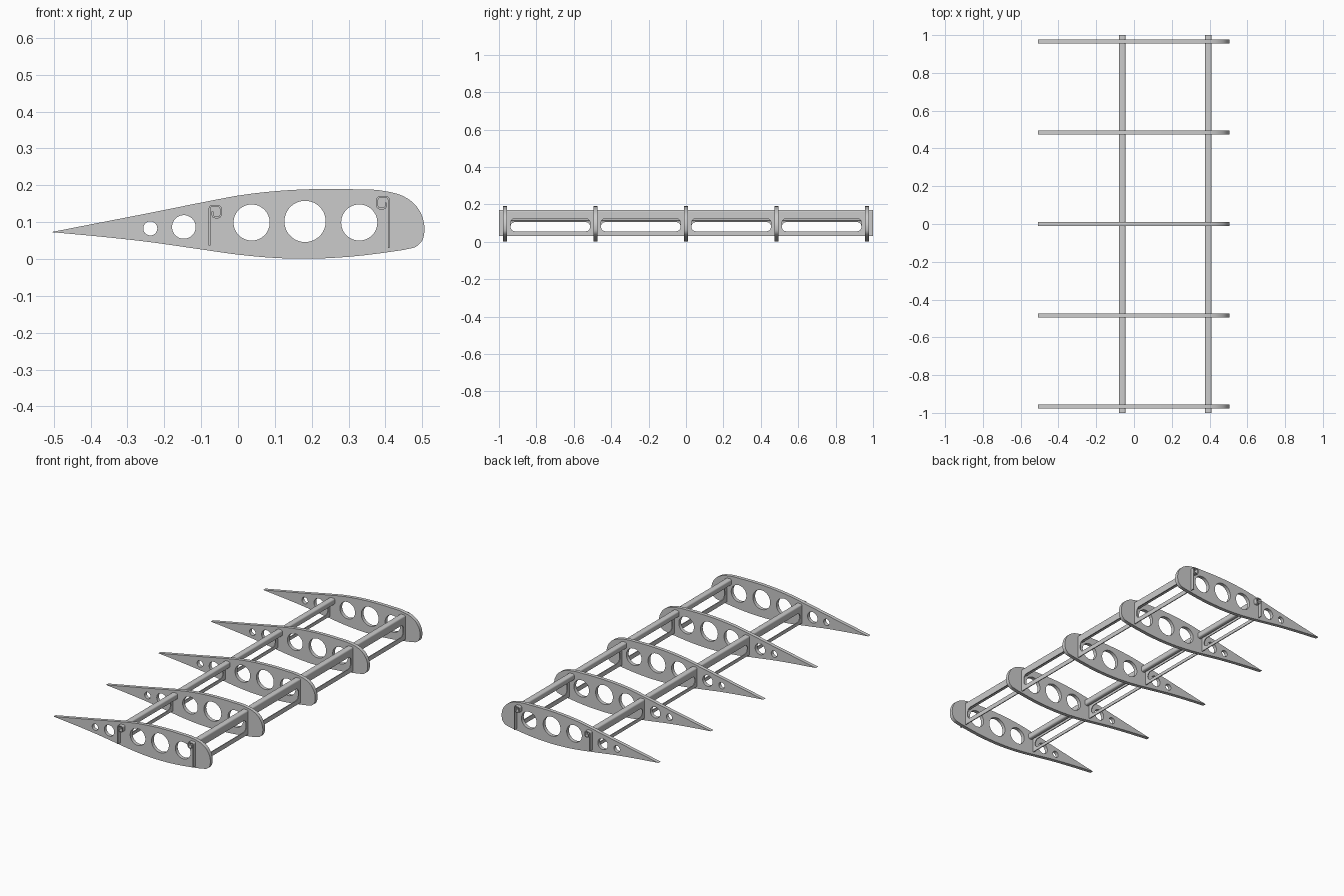
import bpy, math
from mathutils import Vector

if "Cube" in bpy.data.objects:
    bpy.data.objects.remove(bpy.data.objects["Cube"])

RIB_Y = [-0.967, -0.4835, 0.0, 0.4835, 0.967]
T = 0.005  # spar sheet thickness


def plate(name, outlines, half, loc, rot):
    """Filled flat outlines (first is outer, others are holes), extruded both ways."""
    cu = bpy.data.curves.new(name, 'CURVE')
    cu.dimensions = '2D'
    cu.fill_mode = 'BOTH'
    cu.extrude = half
    for pts in outlines:
        sp = cu.splines.new('POLY')
        sp.points.add(len(pts) - 1)
        for p, c in zip(sp.points, pts):
            p.co = (c[0], c[1], 0, 1)
        sp.use_cyclic_u = True
    ob = bpy.data.objects.new(name, cu)
    bpy.context.collection.objects.link(ob)
    ob.location, ob.rotation_euler = loc, rot
    bpy.ops.object.select_all(action='DESELECT')
    ob.select_set(True)
    bpy.context.view_layer.objects.active = ob
    bpy.ops.object.convert(target='MESH')
    ob = bpy.context.object
    bpy.ops.object.mode_set(mode='EDIT')
    bpy.ops.mesh.select_all(action='SELECT')
    bpy.ops.mesh.remove_doubles(threshold=0.00005)
    bpy.ops.mesh.normals_make_consistent(inside=False)
    bpy.ops.object.mode_set(mode='OBJECT')
    bpy.ops.object.shade_smooth_by_angle(angle=math.radians(30))
    return ob


def circle(x, z, r, n=48):
    return [(x + r * math.cos(2 * math.pi * i / n), z + r * math.sin(2 * math.pi * i / n)) for i in range(n)]


def smooth(pts, n=6):
    """Catmull-Rom curve through the points, with sharp ends."""
    p = [Vector(q) for q in pts]
    p = [p[0] * 2 - p[1]] + p + [p[-1] * 2 - p[-2]]
    out = []
    for i in range(1, len(p) - 2):
        a, b, c, d = p[i - 1:i + 3]
        # centripetal-like tangents allow for uneven spacing
        l0, l1, l2 = (b - a).length, (c - b).length, (d - c).length
        m1 = ((b - a) / l0 * l1 + (c - b) / l1 * l0) / (l0 + l1) * l1
        m2 = ((c - b) / l1 * l2 + (d - c) / l2 * l1) / (l1 + l2) * l1
        for k in range(n):
            t = k / n
            out.append(b * (2*t**3 - 3*t**2 + 1) + m1 * (t**3 - 2*t**2 + t)
                       + c * (3*t**2 - 2*t**3) + m2 * (t**3 - t**2))
    return out + [p[-2]]


def rounded(pts, r, n=6):
    """Open path with its inner corners rounded."""
    p = [Vector(q) for q in pts]
    out = [p[0]]
    for a, b, c in zip(p, p[1:], p[2:]):
        u, v = (a - b).normalized(), (c - b).normalized()
        centre = b + (u + v) * r
        for k in range(n + 1):
            t = math.pi / 2 * k / n
            out.append(centre - v * r * math.cos(t) - u * r * math.sin(t))
    return out + [p[-1]]


def ribbon(path, t):
    """Closed outline of a thin strip following the path."""
    left, right = [], []
    for i, p in enumerate(path):
        d = (path[min(i + 1, len(path) - 1)] - path[max(i - 1, 0)]).normalized()
        nrm = Vector((-d.y, d.x)) * t / 2
        left.append(p + nrm)
        right.append(p - nrm)
    return left + right[::-1]


def slot(x0, x1, z0, z1, r):
    pts = []
    for cx, cz, a in ((x1 - r, z1 - r, 0), (x0 + r, z1 - r, 90), (x0 + r, z0 + r, 180), (x1 - r, z0 + r, 270)):
        for k in range(9):
            t = math.radians(a + 90 * k / 8)
            pts.append((cx + r * math.cos(t), cz + r * math.sin(t)))
    return pts


# Ribs: aerofoil plates with lightening holes
foil = smooth([(-.507, .073), (-.376, .0985), (-.24, .125), (-.08, .157), (0, .172), (.10, .184),
               (.20, .1895), (.30, .1895), (.40, .184), (.445, .172), (.48, .148), (.50, .115),
               (.506, .08), (.499, .049), (.482, .033), (.46, .027), (.41, .019), (.30, .006),
               (.20, .001), (.10, .003), (0, .012), (-.10, .026), (-.24, .046), (-.376, .061),
               (-.507, .073)])[:-1]
holes = [circle(-.238, .083, .019), circle(-.147, .087, .032), circle(.037, .099, .049),
         circle(.182, .102, .056), circle(.329, .099, .049)]
UP = math.pi / 2
for i, y in enumerate(RIB_Y):
    plate(f"rib_{i + 1}", [foil] + holes, 0.0105, (0, y, 0), (UP, 0, 0))

# Spars: slotted web with a curled top flange
R = 0.008
for name, x, s, z0, top, w, h, sz in (("rear_spar", -.077, 1, .036, .144, .030, .031, (.055, .105)),
                                      ("front_spar", .409, -1, .030, .168, .031, .031, (.056, .124))):
    bays = [slot(a + .029, b - .029, sz[0], sz[1], .024) for a, b in zip(RIB_Y, RIB_Y[1:])]
    web = [(-1, z0), (1, z0), (1, top - R), (-1, top - R)]
    plate(name + "_web", [web] + bays, T / 2, (x, 0, 0), (UP, 0, UP))
    curl = rounded([(x, top - R - .001), (x, top), (x + s * w, top), (x + s * w, top - h),
                    (x + s * .008, top - h), (x + s * .008, top - h + .016)], R * .9)
    plate(name + "_flange", [ribbon(curl, T)], 1.0, (0, 0, 0), (UP, 0, 0))
